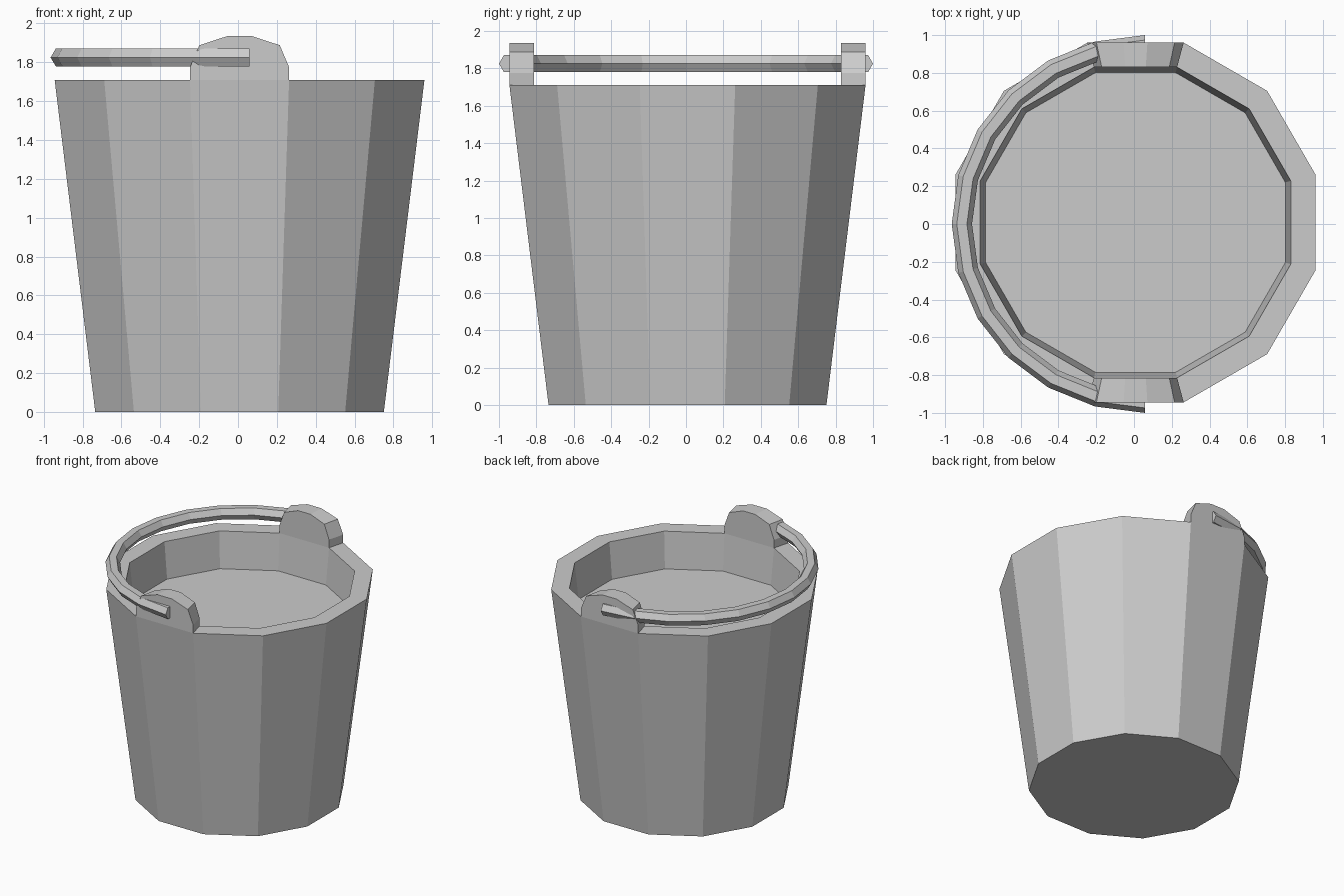
import bpy, bmesh
from math import sin, cos, pi, radians

if "Cube" in bpy.data.objects:
    bpy.data.objects.remove(bpy.data.objects["Cube"])

CX, CY = 0.008, 0.008          # bucket axis
A15 = cos(radians(15))         # flat-to-corner ratio of a 12-sided ring


def finish(name, bm, loc=(0, 0, 0)):
    bmesh.ops.recalc_face_normals(bm, faces=bm.faces)
    me = bpy.data.meshes.new(name)
    bm.to_mesh(me)
    bm.free()
    ob = bpy.data.objects.new(name, me)
    ob.location = loc
    bpy.context.collection.objects.link(ob)
    return ob


def loft(name, rings, loc=(0, 0, 0)):
    """Skin a list of point rings and cap both ends."""
    bm = bmesh.new()
    vs = [[bm.verts.new(p) for p in ring] for ring in rings]
    n = len(vs[0])
    for a, b in zip(vs, vs[1:]):
        for i in range(n):
            j = (i + 1) % n
            bm.faces.new((a[i], a[j], b[j], b[i]))
    bm.faces.new(vs[0])
    bm.faces.new(vs[-1])
    return finish(name, bm, loc)


def ring12(flat, z):
    r = flat / A15
    return [(r * cos(radians(15 + 30 * i)), r * sin(radians(15 + 30 * i)), z)
            for i in range(12)]


# Bucket: tapered outside, rim, shallow inner wall and flat filling
loft("bucket", [ring12(0.743, 0), ring12(0.952, 1.71),
                ring12(0.822, 1.71), ring12(0.793, 1.42)], (CX, CY, 0))

# Ears: profile narrowing towards the bucket axis, one per side
half = [(0.255, 1.71), (0.255, 1.775), (0.207, 1.888), (0.063, 1.935)]
profile = half + [(-x, z) for x, z in reversed(half)]
y_out, y_in = 0.952, 0.822
for name, s in (("ear_front", -1), ("ear_back", 1)):
    loft(name, [[(x * y / y_out, s * y, z) for x, z in profile]
                for y in (y_out, y_in)], (CX, CY, 0))

# Handle: hexagonal bar bent in a half circle, resting over the left rim
R, HEX = 0.9475, 0.0525
rings = []
for i in range(13):
    t = pi / 2 + pi * i / 12
    ring = []
    for k in range(6):
        a = k * pi / 3
        r = R + HEX * cos(a)
        ring.append((1.023 * r * cos(t), r * sin(t), HEX * sin(a)))
    rings.append(ring)
loft("handle", rings, (0.058, 0, 1.825))
